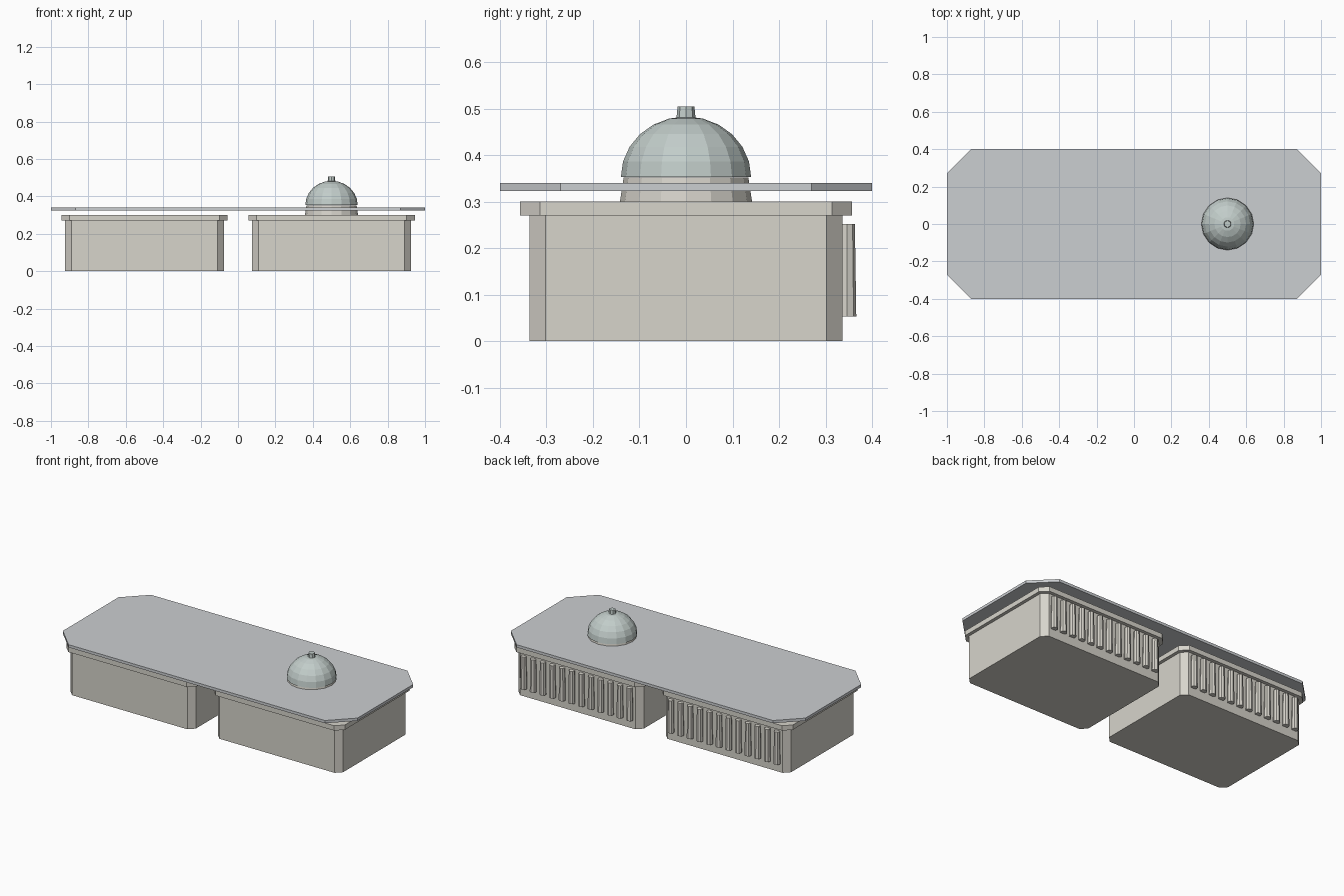
import bpy, bmesh
from math import sin, cos, pi

if "Cube" in bpy.data.objects:
    bpy.data.objects.remove(bpy.data.objects["Cube"])


def material(name, color):
    m = bpy.data.materials.new(name)
    m.diffuse_color = (*color, 1)
    m.use_nodes = True
    m.node_tree.nodes["Principled BSDF"].inputs["Base Color"].default_value = m.diffuse_color
    return m


stone = material("stone", (0.68, 0.66, 0.60))
slate = material("slate", (0.60, 0.62, 0.64))
copper = material("copper", (0.54, 0.61, 0.59))


def finish(name, bm, mat):
    bmesh.ops.recalc_face_normals(bm, faces=bm.faces)
    me = bpy.data.meshes.new(name)
    bm.to_mesh(me)
    bm.free()
    me.materials.append(mat)
    ob = bpy.data.objects.new(name, me)
    bpy.context.collection.objects.link(ob)
    return ob


def chamfered_slab(name, cx, hx, hy, z0, z1, c, mat):
    """Octagonal outline extruded from z0 to z1."""
    outline = [(hx - c, -hy), (hx, c - hy), (hx, hy - c), (hx - c, hy),
               (c - hx, hy), (-hx, hy - c), (-hx, c - hy), (c - hx, -hy)]
    bm = bmesh.new()
    base = bm.faces.new([bm.verts.new((cx + x, y, z0)) for x, y in outline])
    ext = bmesh.ops.extrude_face_region(bm, geom=[base], use_keep_orig=True)
    top = [v for v in ext["geom"] if isinstance(v, bmesh.types.BMVert)]
    bmesh.ops.translate(bm, verts=top, vec=(0, 0, z1 - z0))
    return finish(name, bm, mat)


def lathe(name, x, y, profile, sides, mat):
    """Stack of rings (radius, z) with capped ends."""
    bm = bmesh.new()
    rings = [[bm.verts.new((x + r * cos(2 * pi * i / sides),
                            y + r * sin(2 * pi * i / sides), z))
              for i in range(sides)] for r, z in profile]
    for a, b in zip(rings, rings[1:]):
        for i in range(sides):
            j = (i + 1) % sides
            bm.faces.new((a[i], a[j], b[j], b[i]))
    bm.faces.new(rings[0])
    bm.faces.new(rings[-1])
    return finish(name, bm, mat)


# Two wings with cornices and a colonnade along the back
COLUMNS = 12
for side, cx in (("left", -0.5), ("right", 0.5)):
    chamfered_slab(f"{side}_wing", cx, 0.425, 0.336, 0, 0.27, 0.034, stone)
    chamfered_slab(f"{side}_cornice", cx, 0.445, 0.357, 0.27, 0.30, 0.043, stone)
    for i in range(COLUMNS):
        x = cx - 0.36 + 0.72 * i / (COLUMNS - 1)
        lathe(f"{side}_column_{i + 1}", x, 0.346,
              [(0.02, 0.053), (0.017, 0.252)], 8, stone)

# Shared roof slab
chamfered_slab("roof", 0, 1.0, 0.4, 0.323, 0.34, 0.13, slate)

# Dome on its drum, with a finial
lathe("dome_drum", 0.5, 0, [(0.142, 0.30), (0.134, 0.352)], 16, stone)
dome = [(0.14 * cos(a), 0.353 + 0.13 * sin(a))
        for a in (pi / 2 * k / 6 for k in range(6))]
lathe("dome", 0.5, 0, dome + [(0.002, 0.483)], 16, copper)
lathe("finial", 0.5, 0, [(0.021, 0.475), (0.018, 0.505)], 8, copper)
